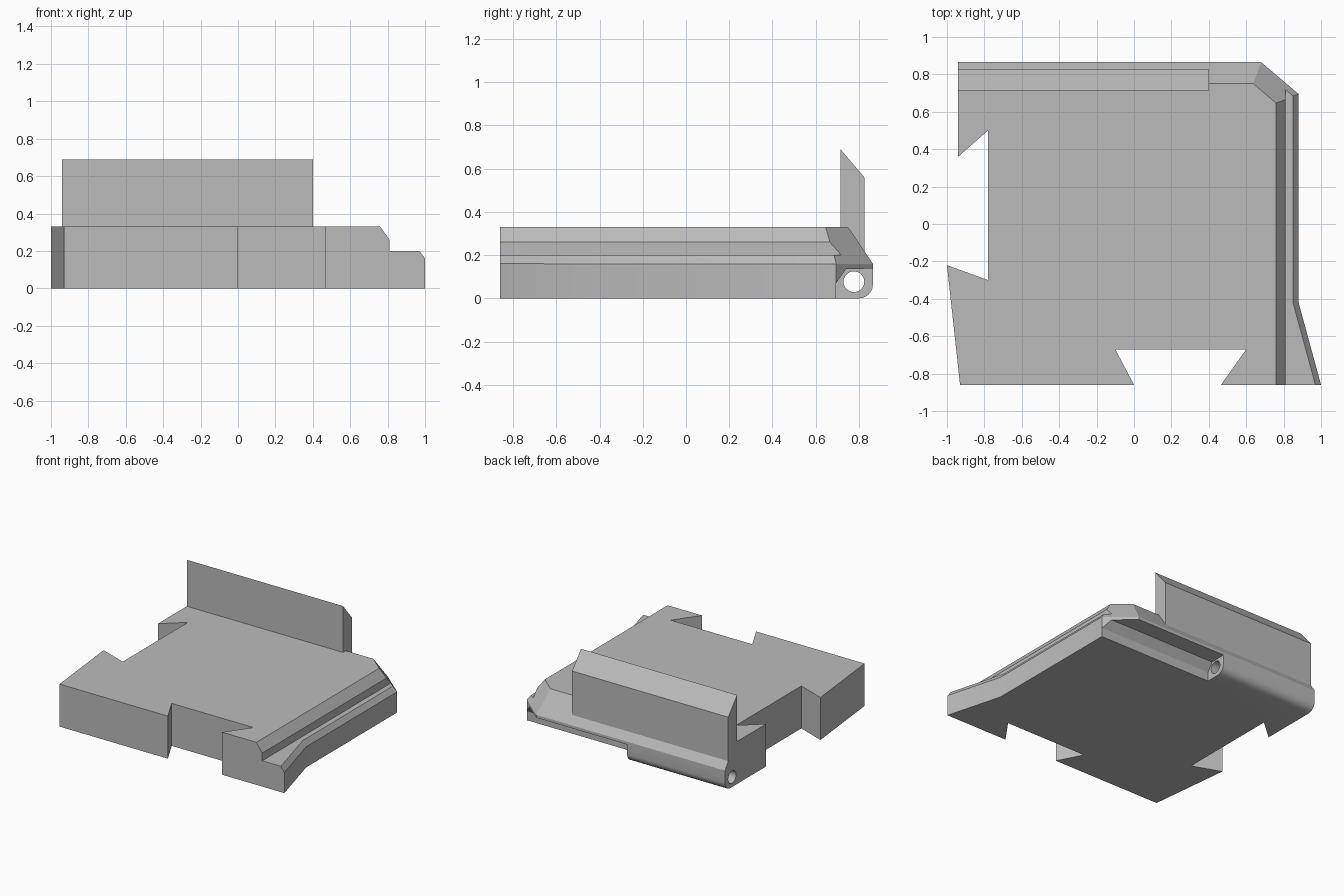
import bpy, bmesh, math
from mathutils import Vector

cube = bpy.data.objects.get("Cube")
if cube:
    bpy.data.objects.remove(cube, do_unlink=True)

grey = bpy.data.materials.new("plain grey")
grey.use_nodes = True
grey.diffuse_color = (0.5, 0.5, 0.5, 1)
grey.node_tree.nodes["Principled BSDF"].inputs["Base Color"].default_value = (0.5, 0.5, 0.5, 1)


def loft(name, sections, planes=()):
    """Closed solid through matching cross-sections, trimmed by (point, normal) planes."""
    bm = bmesh.new()
    rings = [[bm.verts.new(p) for p in s] for s in sections]
    n = len(rings[0])
    for a, b in zip(rings, rings[1:]):
        for i in range(n):
            j = (i + 1) % n
            bm.faces.new((a[i], a[j], b[j], b[i]))
    bm.faces.new(rings[0])
    bm.faces.new(rings[-1])
    for point, normal in planes:
        cut = bmesh.ops.bisect_plane(bm, geom=bm.verts[:] + bm.edges[:] + bm.faces[:],
                                     plane_co=point, plane_no=normal, clear_outer=True)
        edges = [e for e in cut["geom_cut"] if isinstance(e, bmesh.types.BMEdge)]
        bmesh.ops.contextual_create(bm, geom=edges)
    bmesh.ops.recalc_face_normals(bm, faces=bm.faces)
    mesh = bpy.data.meshes.new(name)
    bm.to_mesh(mesh)
    bm.free()
    mesh.materials.append(grey)
    obj = bpy.data.objects.new(name, mesh)
    bpy.context.collection.objects.link(obj)
    return obj


def along_x(name, profile, x0, x1):
    return loft(name, [[(x, y, z) for y, z in profile] for x in (x0, x1)])


def carve(obj, cutter):
    mod = obj.modifiers.new("cut", "BOOLEAN")
    mod.operation, mod.solver, mod.object = "DIFFERENCE", "EXACT", cutter
    cutter.hide_render = True
    bpy.context.view_layer.update()
    done = obj.evaluated_get(bpy.context.evaluated_depsgraph_get())
    mesh = bpy.data.meshes.new_from_object(done)
    obj.modifiers.clear()
    obj.data = mesh
    bpy.data.objects.remove(cutter, do_unlink=True)


# Plate with dovetail notches, back and corner slopes
outline = [(-0.94, 0.865), (-0.94, 0.36), (-0.78, 0.5), (-0.78, -0.3), (-1, -0.22),
           (-0.93, -0.86), (0, -0.86), (-0.1, -0.67), (0.6, -0.67), (0.465, -0.86),
           (1, -0.86), (0.88, -0.42), (0.88, 0.695), (0.68, 0.865)]
corner = Vector((0.17, 0.2, 0)).normalized()
rise = Vector((0, 0, 0.115))
slopes = [((0, 0.865, 0.16), Vector((0, 0.17, 0)) + rise),
          ((0.68, 0.865, 0.16), corner * 0.17 + rise)]
plate = loft("plate", [[(x, y, z) for x, y in outline] for z in (0, 0.33)], slopes)

# Stepped ledge on the left side
step = [(0.7, 0.414), (0.81, 0.26), (0.81, 0.2), (1.1, 0.2), (1.1, 0.414)]
carve(plate, loft("step_cutter", [[(x, y, z) for x, z in step] for y in (-1, 1)]))

# Chamfer following the bent outer edge of the ledge
stations = [(1.011, -0.9), (0.88, -0.42), (0.88, 0.9)]
carve(plate, loft("edge_cutter", [[(e - 0.06, y, 0.24), (e + 0.03, y, 0.12), (e + 0.03, y, 0.24)]
                                  for e, y in stations]))

# Recess under the back lip, beside the hinge barrel
recess = [(0.695, -0.1), (0.695, 0.07), (0.74, 0.135), (0.95, 0.14), (0.95, -0.1)]
carve(plate, along_x("recess_cutter", recess, -0.1, 1.1))

# Rounded lower edge of the hinge barrel
arc = [(0.8 + 0.065 * math.sin(a), 0.065 - 0.065 * math.cos(a))
       for a in (math.pi / 2 * i / 6 for i in range(7))]
carve(plate, along_x("round_cutter", arc + [(0.95, 0.065), (0.95, -0.1), (0.8, -0.1)], -1.1, 0))

# Pin hole through the barrel
ring = [(0.777 + 0.048 * math.cos(a), 0.077 + 0.048 * math.sin(a))
        for a in (math.tau * i / 32 for i in range(32))]
carve(plate, along_x("pin_cutter", ring, -1.1, 0))

# Upright wall with a sloped top
wall = along_x("back_wall", [(0.715, 0.3), (0.715, 0.69), (0.825, 0.56), (0.825, 0.2)], -0.94, 0.4)

for obj in (plate, wall):
    bpy.ops.object.select_all(action="DESELECT")
    obj.select_set(True)
    bpy.context.view_layer.objects.active = obj
    bpy.ops.object.shade_smooth_by_angle(angle=math.radians(25))
